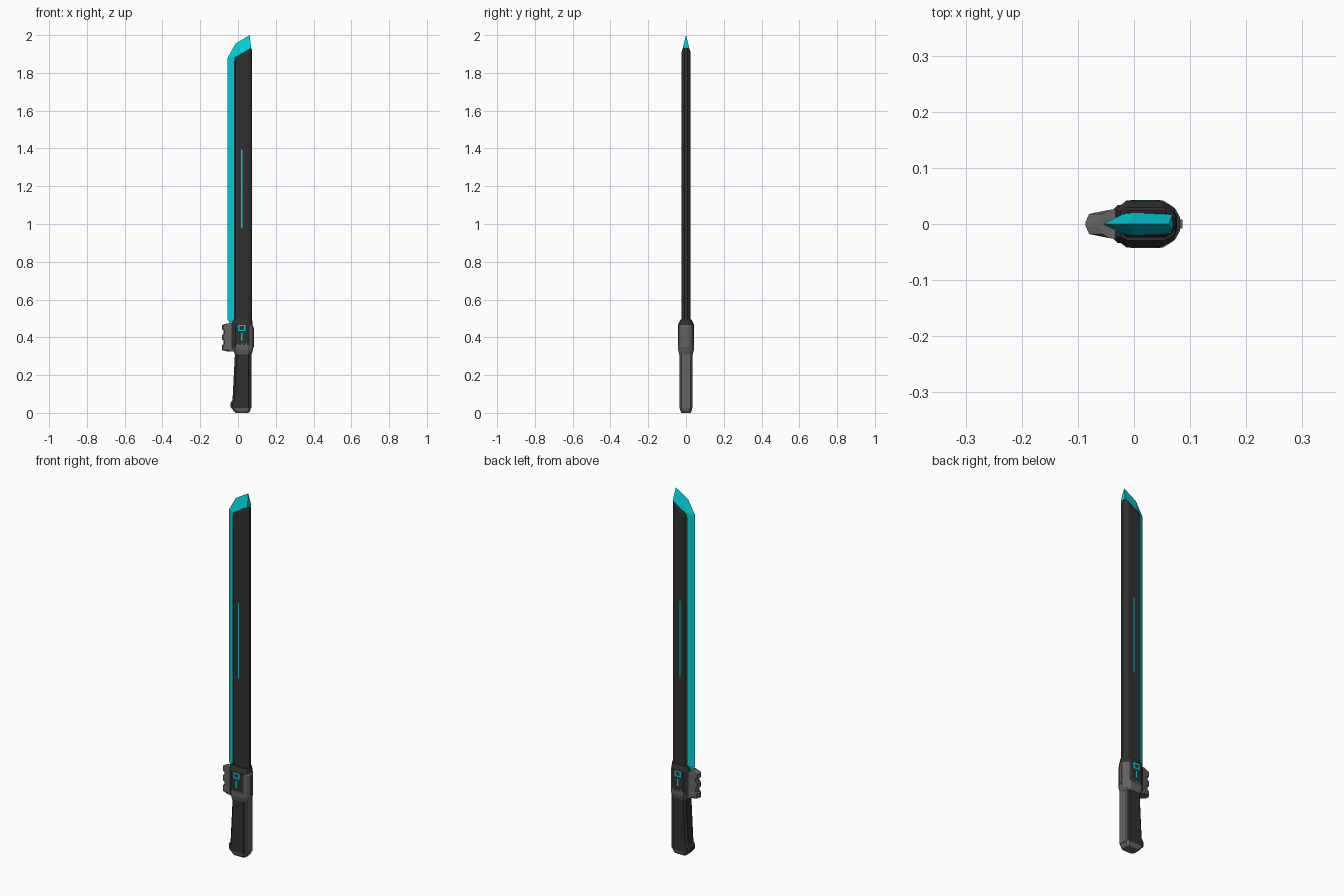
import bpy, bmesh


def material(name, rgb):
    m = bpy.data.materials.new(name)
    m.diffuse_color = (*rgb, 1)
    return m


TEAL = material("glowing teal", (0.0, 0.62, 0.70))
DARK = material("dark polymer", (0.030, 0.030, 0.031))
GREY = material("gunmetal grey", (0.125, 0.125, 0.125))


def finish(name, bm, mat):
    bmesh.ops.recalc_face_normals(bm, faces=bm.faces)
    me = bpy.data.meshes.new(name)
    bm.to_mesh(me)
    bm.free()
    me.materials.append(mat)
    ob = bpy.data.objects.new(name, me)
    bpy.context.collection.objects.link(ob)
    return ob


def loft(name, sections, mat):
    """Skin a stack of equal-length rings of (x, y, z) points and cap both ends."""
    bm = bmesh.new()
    rings = [[bm.verts.new(p) for p in s] for s in sections]
    n = len(rings[0])
    for a, b in zip(rings, rings[1:]):
        for i in range(n):
            j = (i + 1) % n
            bm.faces.new((a[i], a[j], b[j], b[i]))
    bm.faces.new(rings[0])
    bm.faces.new(rings[-1])
    return finish(name, bm, mat)


def sym(half, z, slope=0.0, ky=1.0):
    """Mirror a half outline across y = 0 into a ring at height z (optionally slanted in x)."""
    pts = [(x, y * ky) for x, y in half] + [(x, -y * ky) for x, y in reversed(half)]
    return [(x, y, z + slope * x) for x, y in pts]


def oct_ring(x0, x1, hy, c, z):
    """Chamfered rectangle ring."""
    return sym([(x0, hy - c), (x0 + c, hy), (x1 - c, hy), (x1, hy - c)], z)


def box(name, x0, x1, y0, y1, z0, z1, mat):
    rect = [(x0, y0), (x1, y0), (x1, y1), (x0, y1)]
    return loft(name, [[(x, y, z) for x, y in rect] for z in (z0, z1)], mat)


# Blade body: dark chamfered bar with slanted top
bar = [(-0.021, 0.017), (-0.012, 0.024), (0.056, 0.024), (0.068, 0.017), (0.075, 0.008)]
bar_top = [(-0.020, 0.016), (-0.012, 0.020), (0.054, 0.020), (0.064, 0.015), (0.069, 0.007)]
loft("blade_body", [sym(bar, 0.46), sym(bar, 1.872, 0.60),
                    sym(bar_top, 1.893, 0.58)], DARK)

# Cutting edge: teal wedge swept up the left side and over the tip
outer = [(-0.040, 0.465), (-0.055, 0.495), (-0.055, 1.88), (-0.013, 1.955), (0.062, 2.0)]
inner = [(-0.019, 0.465), (-0.019, 0.495), (-0.019, 1.882), (0.002, 1.894), (0.069, 1.932)]
width = [0.016, 0.017, 0.018, 0.020, 0.017]
loft("cutting_edge", [[(ox, 0, oz), (ix, w, iz), (ix, -w, iz)]
                      for (ox, oz), (ix, iz), w in zip(outer, inner, width)], TEAL)

# Guard core: dark, chamfered towards the blade
core = [(-0.034, 0.026), (-0.014, 0.041), (0.050, 0.041), (0.070, 0.028), (0.077, 0.012)]
core_top = [(-0.024, 0.022), (-0.012, 0.029), (0.054, 0.029), (0.070, 0.020), (0.075, 0.010)]
loft("guard_core", [sym(core, 0.34), sym(core, 0.47), sym(core_top, 0.495)], DARK)

# Grey collar below the guard
collar = [(-0.026, 0.027), (-0.014, 0.042), (0.052, 0.042), (0.072, 0.029), (0.080, 0.013)]
collar_low = [(-0.018, 0.026), (-0.010, 0.036), (0.050, 0.036), (0.064, 0.027), (0.072, 0.012)]
loft("guard_collar", [sym(collar_low, 0.31), sym(collar, 0.335), sym(collar, 0.36)], GREY)

# Grey back strap of the guard
strap = [(0.060, 0.036), (0.073, 0.028), (0.082, 0.012)]
strap_end = [(0.060, 0.034), (0.070, 0.026), (0.076, 0.010)]
loft("guard_back_strap", [sym(strap_end, 0.335), sym(strap, 0.345),
                          sym(strap, 0.455), sym(strap_end, 0.468)], GREY)
box("back_strap_rib", 0.078, 0.086, -0.008, 0.008, 0.35, 0.45, GREY)

# Grey fore block with three ridges
ridges = [(0.325, -0.055), (0.332, -0.086), (0.358, -0.086), (0.363, -0.077),
          (0.385, -0.077), (0.390, -0.086), (0.412, -0.086), (0.417, -0.077),
          (0.437, -0.077), (0.442, -0.086), (0.464, -0.086), (0.472, -0.062)]
loft("fore_block", [sym([(x, 0.004), (x + 0.006, 0.018), (-0.045, 0.025), (-0.020, 0.028)], z)
                    for z, x in ridges], GREY)

# Handle: dark grip flaring at the foot, grey spine and pommel
grip = [(0.025, -0.034), (0.032, -0.040), (0.052, -0.040), (0.068, -0.029), (0.32, -0.016)]
loft("grip", [oct_ring(x0, 0.066, 0.034, 0.011, z) for z, x0 in grip], DARK)
loft("grip_spine", [oct_ring(0.056, 0.071, 0.029, 0.006, z) for z in (0.025, 0.325)], GREY)
loft("pommel", [oct_ring(-0.012, 0.056, 0.024, 0.008, 0.0),
                oct_ring(-0.022, 0.064, 0.030, 0.010, 0.010),
                oct_ring(-0.037, 0.069, 0.034, 0.011, 0.028)], GREY)

# Details repeated on both faces: light strips, side panels, square emblem, collar teeth
for side, s in (("front", -1), ("back", 1)):
    def plate(name, x0, x1, z0, z1, ya, yb, mat):
        box(f"{side}_{name}", x0, x1, s * ya, s * yb, z0, z1, mat)

    plate("blade_light", 0.0165, 0.0235, 0.98, 1.395, 0.022, 0.0247, TEAL)
    plate("guard_panel", -0.008, 0.048, 0.365, 0.468, 0.038, 0.0420, DARK)
    plate("emblem", 0.001, 0.039, 0.433, 0.466, 0.040, 0.0426, TEAL)
    plate("emblem_centre", 0.009, 0.031, 0.440, 0.459, 0.040, 0.0430, DARK)
    plate("guard_light", 0.016, 0.024, 0.383, 0.423, 0.040, 0.0426, TEAL)
    for i in range(3):
        x = -0.006 + i * 0.021
        plate(f"collar_tooth_{i + 1}", x, x + 0.011, 0.355, 0.368, 0.038, 0.0430, GREY)
